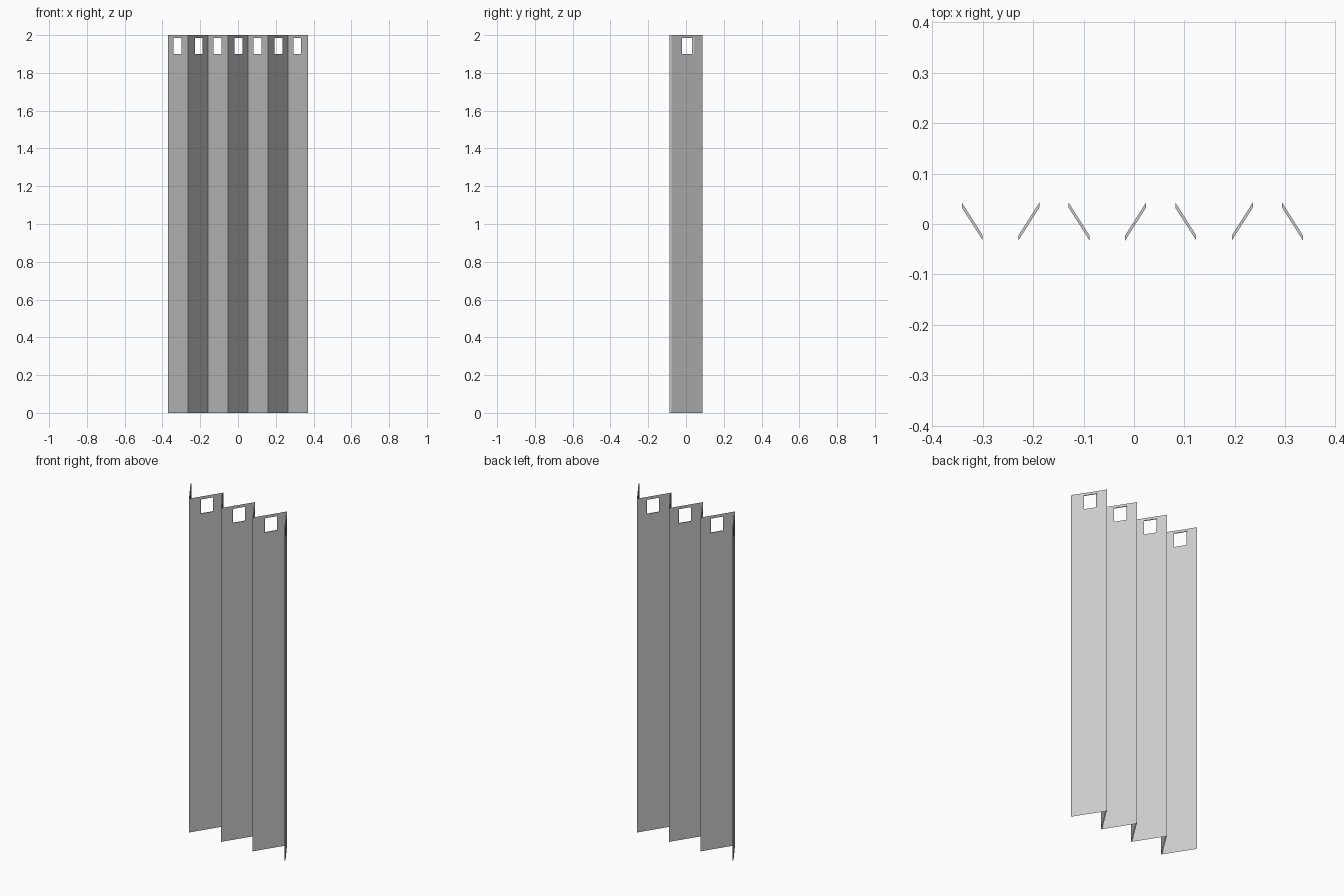
import bpy, bmesh

if "Cube" in bpy.data.objects:
    bpy.data.objects.remove(bpy.data.objects["Cube"])

PANELS = 7
HALF_X = 0.37          # half width of the whole screen
PITCH = 2 * HALF_X / PANELS
FOLD_Y = 0.083         # fold depth of the middle surface
T = 0.005              # half thickness, measured along y
HOLE_Y = (-0.0275, 0.0375)
HOLE_Z = (1.90, 1.985)
TOP = 2.0

bm = bmesh.new()


def quad(points):
    bm.faces.new([bm.verts.new(p) for p in points])


def add_panel(i):
    xa = -HALF_X + i * PITCH
    ya = FOLD_Y if i % 2 == 0 else -FOLD_Y

    def point(u, z, side):
        return (xa + u * PITCH, ya * (1 - 2 * u) + side * T, z)

    def lining(a, b):
        # strip joining the front and back sheets
        quad([point(*a, -1), point(*b, -1), point(*b, 1), point(*a, 1)])

    # position of the opening along the panel
    u0, u1 = sorted((ya - y) / (2 * ya) for y in HOLE_Y)
    us, zs = (0, u0, u1, 1), (0, *HOLE_Z, TOP)

    # front and back sheets around the opening
    for c in range(3):
        for r in range(3):
            if (c, r) == (1, 1):
                continue
            cell = [(us[c], zs[r]), (us[c + 1], zs[r]),
                    (us[c + 1], zs[r + 1]), (us[c], zs[r + 1])]
            quad([point(*p, -1) for p in cell])
            quad([point(*p, 1) for p in reversed(cell)])

    # lining of the opening
    hole = [(u0, HOLE_Z[0]), (u1, HOLE_Z[0]), (u1, HOLE_Z[1]), (u0, HOLE_Z[1])]
    for k in range(4):
        lining(hole[k], hole[(k + 1) % 4])

    # closed outer ends of the screen
    if i == 0:
        for r in range(3):
            lining((0, zs[r]), (0, zs[r + 1]))
    if i == PANELS - 1:
        for r in range(3):
            lining((1, zs[r + 1]), (1, zs[r]))


for i in range(PANELS):
    add_panel(i)

bmesh.ops.remove_doubles(bm, verts=bm.verts, dist=0.0001)
mesh = bpy.data.meshes.new("folding_screen")
bm.to_mesh(mesh)
bm.free()
screen = bpy.data.objects.new("folding_screen", mesh)
bpy.context.collection.objects.link(screen)
